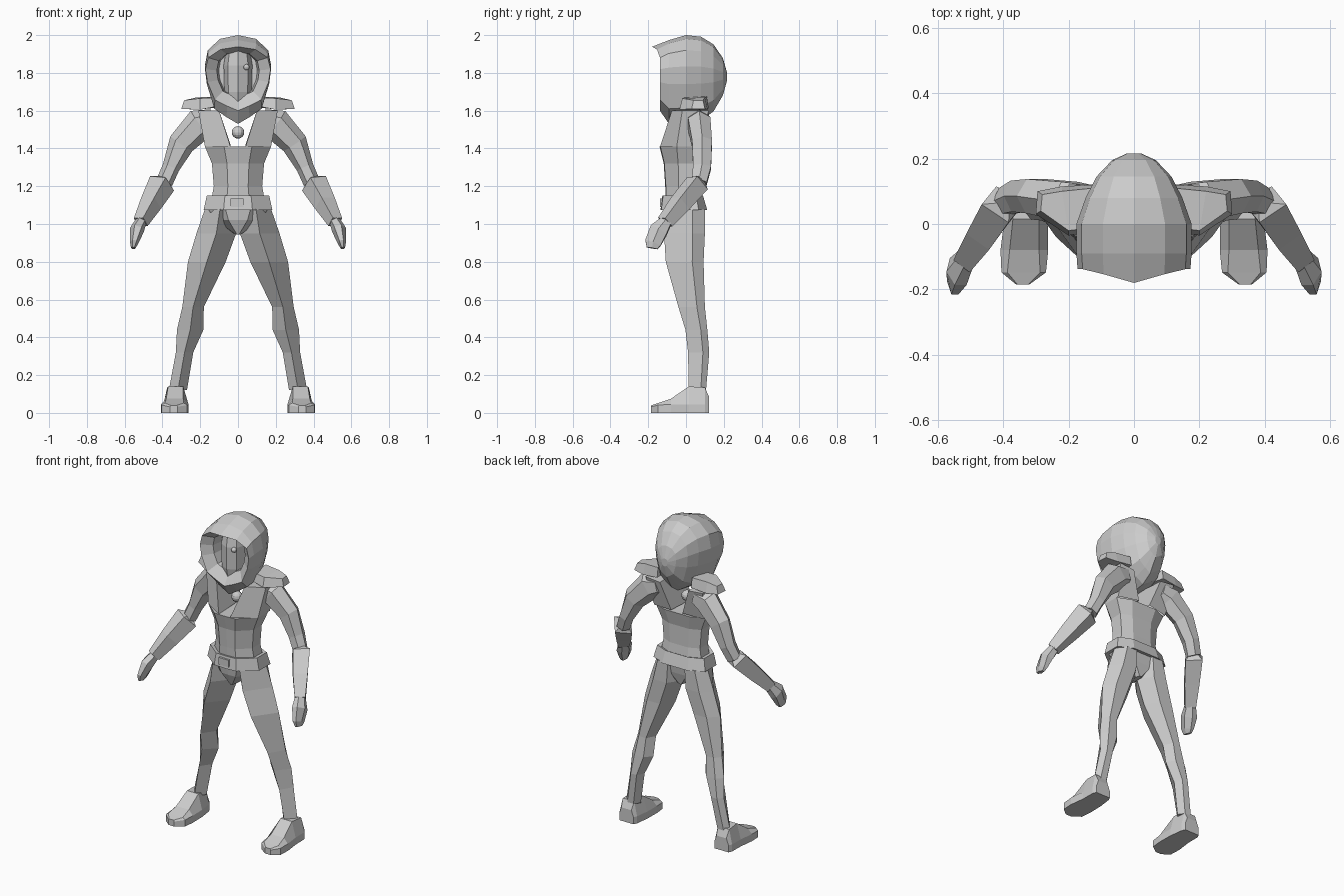
import bpy, bmesh, math
from mathutils import Vector

if "Cube" in bpy.data.objects:
    bpy.data.objects.remove(bpy.data.objects["Cube"])

grey = bpy.data.materials.new("plain grey")
grey.diffuse_color = (0.6, 0.6, 0.6, 1)
grey.use_nodes = True
grey.node_tree.nodes["Principled BSDF"].inputs["Base Color"].default_value = grey.diffuse_color


def make(name, rings, cap0=True, cap1=True, mirror=False):
    """Skin a list of point rings; optional end caps and mirrored copy."""
    bm = bmesh.new()
    vs = [[bm.verts.new(p) for p in r] for r in rings]
    n = len(rings[0])
    for a, b in zip(vs, vs[1:]):
        for i in range(n):
            j = (i + 1) % n
            bm.faces.new((a[i], a[j], b[j], b[i]))
    if cap0:
        bm.faces.new(vs[0][::-1])
    if cap1:
        bm.faces.new(vs[-1])
    if mirror:
        g = bmesh.ops.duplicate(bm, geom=bm.verts[:] + bm.edges[:] + bm.faces[:])["geom"]
        for v in g:
            if isinstance(v, bmesh.types.BMVert):
                v.co.x *= -1
    bmesh.ops.remove_doubles(bm, verts=bm.verts[:], dist=0.0005)
    bmesh.ops.recalc_face_normals(bm, faces=bm.faces[:])
    me = bpy.data.meshes.new(name)
    bm.to_mesh(me)
    bm.free()
    me.materials.append(grey)
    ob = bpy.data.objects.new(name, me)
    bpy.context.collection.objects.link(ob)
    return ob


def flat_ring(x, y, z, rx, ry, n=8):
    """Horizontal ring with corners at front and back."""
    return [(x + rx * math.sin(i * math.tau / n), y - ry * math.cos(i * math.tau / n), z)
            for i in range(n)]


def leg_ring(x, y, z, rx, ry):
    """Five-sided leg section: shin ridge in front, flat calf behind."""
    return [(x + rx * a, y + ry * b, z)
            for a, b in ((0, -1), (1, .4), (.45, 1), (-.45, 1), (-1, .2))]


def limb(name, secs, n=6):
    """Tube through (x, y, z, width, depth) stations, square to its path."""
    pts = [Vector(s[:3]) for s in secs]
    rings = []
    for i, s in enumerate(secs):
        t = (pts[min(i + 1, len(pts) - 1)] - pts[max(i - 1, 0)]).normalized()
        u = t.cross(Vector((0, 1, 0))).normalized()
        v = t.cross(u)
        rings.append([pts[i] + u * s[3] * math.cos(k * math.tau / n)
                      + v * s[4] * 1.1 * math.sin(k * math.tau / n) for k in range(n)])
    return make(name, rings, mirror=True)


def band(w, yf, yb, z):
    """Body cross-section, front centre round to back centre and on."""
    half = [(0, yf), (w * .42, yf * .97), (w, yf * .35), (w, yb * .6), (w * .5, yb), (0, yb)]
    return [(x, y, z) for x, y in half] + [(-x, y, z) for x, y in half[-2:0:-1]]


# Torso up to the base of the neckline
make("torso", [band(.15, -.105, .085, 1.08), band(.128, -.11, .07, 1.2),
               band(.138, -.118, .07, 1.32), band(.175, -.14, .09, 1.41)])

# Chest and back straps leaving an open V at the neck
low = [(.04, -.137, 1.41), (.175, -.049, 1.41), (.175, .07, 1.41), (.04, .092, 1.42)]
top = [(.1, -.075, 1.6), (.21, -.02, 1.6), (.2, .12, 1.6), (.1, .12, 1.59)]
make("shoulder_yoke", [low, top], mirror=True, cap0=False)

# Belt, buckle and pelvis
make("belt", [band(.14, -.10, .08, 1.145), band(.165, -.125, .09, 1.15),
              band(.182, -.135, .112, 1.075), band(.14, -.10, .08, 1.08)], cap0=False, cap1=False)
make("buckle", [[(x, y, z) for x, z in ((-.04, 1.09), (.03, 1.09), (.03, 1.135), (-.04, 1.135))]
                for y in (-.125, -.138)])
make("pelvis", [band(.165, -.11, .09, 1.09), band(.12, -.10, .08, 1.02), band(.015, -.07, .06, .945)])

# Legs
legs = [(.095, -.01, 1.08, .08, .11), (.115, -.008, .95, .105, .108), (.165, -.007, .8, .10, .1),
        (.238, .03, .56, .057, .07), (.253, .055, .44, .07, .058), (.283, .067, .32, .046, .056),
        (.318, .06, .12, .048, .046)]
make("legs", [leg_ring(*s) for s in legs], mirror=True)

# Feet: y, centre x, sole half width, top half width, top height
feet = [(.122, .335, .05, .035, .085), (.1, .335, .06, .04, .135), (.015, .33, .066, .04, .14),
        (-.08, .335, .073, .045, .075), (-.148, .337, .068, .05, .052), (-.185, .34, .02, .016, .04)]
make("feet", [[(c - b, y, 0), (c + b, y, 0), (c + b, y, min(.045, h * .8)), (c + t, y, h),
               (c - t, y, h), (c - b, y, min(.045, h * .8))] for y, c, b, t, h in feet], mirror=True)

# Arms, flared cuffs and mitten hands
limb("upper_arms", [(.13, .07, 1.55, .06, .05), (.20, .07, 1.53, .085, .062), (.30, .085, 1.425, .07, .055),
                    (.355, .085, 1.3, .046, .05), (.39, .07, 1.22, .045, .042)])
limb("forearms", [(.385, .065, 1.235, .03, .03), (.402, .06, 1.215, .074, .06),
                  (.46, -.03, 1.11, .06, .055), (.515, -.11, 1.01, .042, .042)], n=4)
limb("hands", [(.51, -.10, 1.02, .03, .03), (.537, -.145, .965, .038, .05),
               (.55, -.175, .9, .022, .045), (.555, -.18, .872, .012, .03)])

# Shoulder plates, sloping out from under the hood
make("shoulder_plates", [[(.1, -.02, 1.625), (.12, .12, 1.615), (.12, .11, 1.675), (.11, -.01, 1.67)],
                         [(.2, -.035, 1.605), (.22, .115, 1.605), (.22, .1, 1.67), (.2, -.02, 1.665)],
                         [(.3, .03, 1.61), (.295, .1, 1.61), (.28, .09, 1.655), (.285, .04, 1.655)]],
     mirror=True)

# Hood: one outline scaled at stations (y, width, upper height, lower height)
outline = [(0, .22), (.095, .2), (.16, .14), (.176, .055), (.165, -.04), (.125, -.17), (.06, -.215), (0, -.25)]
outline += [(-x, z) for x, z in outline[-2:0:-1]]


def hood_ring(y, sx, st, sb, peak=0):
    """Outline loop; peak pulls the top centre of the brim forward."""
    return [(x * sx, y - peak * max(0, 1 - abs(x) / .15) * (z > 0),
             1.78 + z * (st if z > 0 else sb)) for x, z in outline]


make("hood", [hood_ring(-.02, .58, .6, .42), hood_ring(-.09, .64, .6, .45), hood_ring(-.138, .98, .72, .72, .042),
              hood_ring(-.09, 1, .88, 1), hood_ring(0, 1, 1, .97), hood_ring(.08, .84, .96, .92),
              hood_ring(.145, .65, .78, .74), hood_ring(.195, .38, .45, .4), hood_ring(.216, .12, .12, .1)])

# Face inside the hood, with jaw
make("face", [flat_ring(0, -.03, z, w, d) for z, w, d in
              ((1.63, .05, .07), (1.7, .072, .085), (1.84, .076, .088), (1.92, .063, .072))])


def ball(name, loc, r):
    bpy.ops.mesh.primitive_uv_sphere_add(segments=12, ring_count=8, radius=r, location=loc)
    bpy.context.object.name = name
    bpy.context.object.data.materials.append(grey)


ball("eye", (.045, -.105, 1.83), .016)
ball("pendant", (0, -.01, 1.485), .033)
